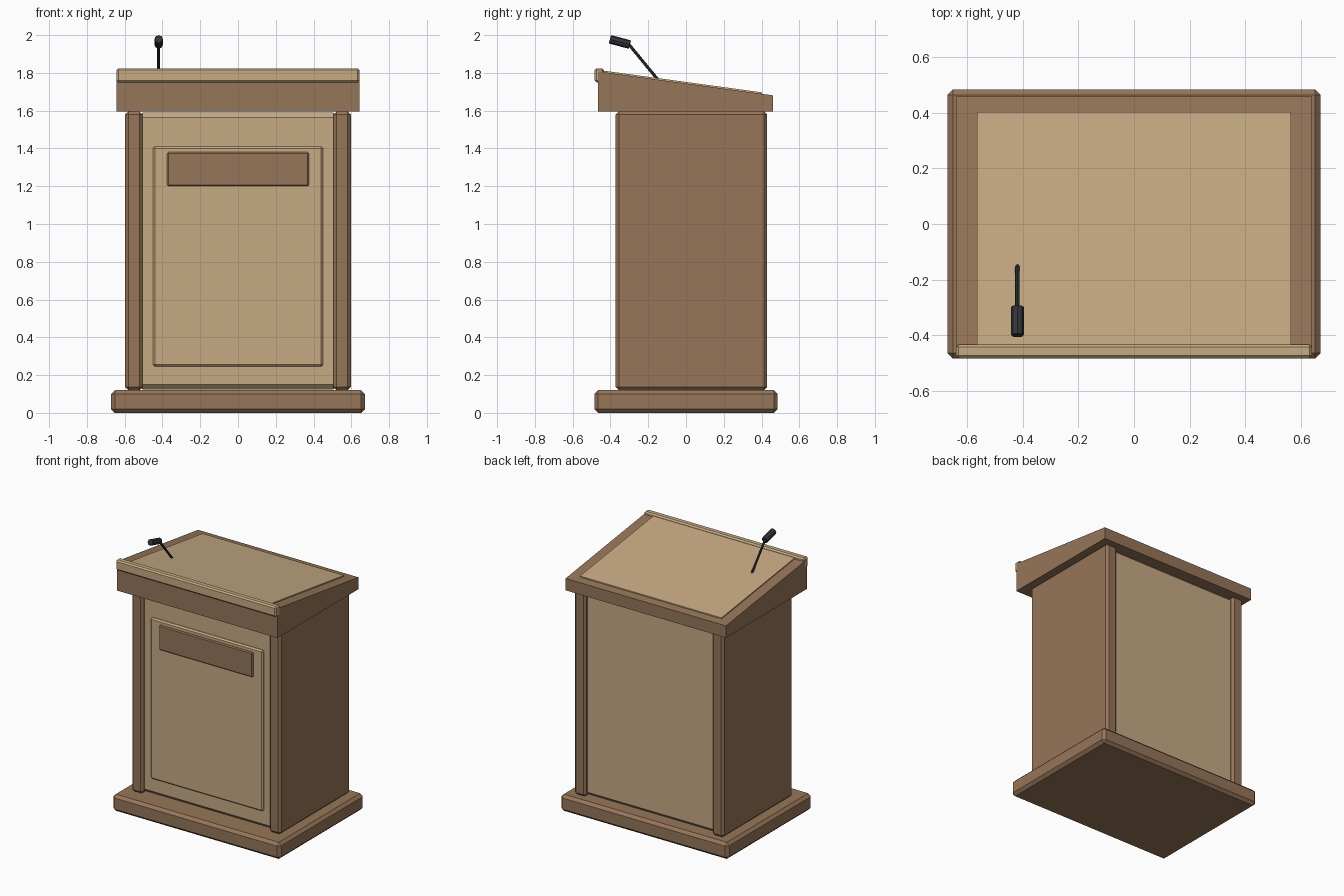
import bpy, math
from mathutils import Vector

cube = bpy.data.objects.get("Cube")
if cube:
    bpy.data.objects.remove(cube, do_unlink=True)


def material(name, rgb):
    m = bpy.data.materials.new(name)
    m.use_nodes = True
    m.diffuse_color = (*rgb, 1)
    m.node_tree.nodes["Principled BSDF"].inputs["Base Color"].default_value = (*rgb, 1)
    return m


dark_wood = material("dark wood", (0.305, 0.18, 0.10))
light_wood = material("light wood", (0.57, 0.405, 0.23))
black_metal = material("black metal", (0.035, 0.037, 0.04))


def prism(name, mat, x, profile, bevel=0.0):
    """Extrude a (y, z) profile between the two x values."""
    n = len(profile)
    verts = [(px, y, z) for px in x for y, z in profile]
    faces = [tuple(range(n))[::-1], tuple(range(n, 2 * n))]
    faces += [(i, (i + 1) % n, n + (i + 1) % n, n + i) for i in range(n)]
    mesh = bpy.data.meshes.new(name)
    mesh.from_pydata(verts, [], faces)
    mesh.materials.append(mat)
    ob = bpy.data.objects.new(name, mesh)
    bpy.context.collection.objects.link(ob)
    if bevel:
        mod = ob.modifiers.new("Bevel", "BEVEL")
        mod.width = bevel
        mod.segments = 1
    return ob


def box(name, mat, x, y, z, bevel=0.0):
    corners = [(y[0], z[0]), (y[1], z[0]), (y[1], z[1]), (y[0], z[1])]
    return prism(name, mat, x, corners, bevel)


def rod(name, mat, start, end, radius, sides, bevel=0.0):
    start, end = Vector(start), Vector(end)
    axis = end - start
    bpy.ops.mesh.primitive_cylinder_add(vertices=sides, radius=radius, depth=axis.length,
                                        location=(start + end) / 2,
                                        rotation=axis.to_track_quat("Z", "Y").to_euler())
    ob = bpy.context.object
    ob.name = name
    ob.data.materials.append(mat)
    if bevel:
        mod = ob.modifiers.new("Bevel", "BEVEL")
        mod.width = bevel
        mod.segments = 1
        mod.angle_limit = math.radians(60)
    return ob


# Plinth and cabinet
box("base", dark_wood, (-0.672, 0.672), (-0.485, 0.485), (0, 0.12), 0.02)
box("cabinet_body", light_wood, (-0.53, 0.53), (-0.345, 0.405), (0.125, 1.59), 0.025)
for side, s in (("left", 1), ("right", -1)):
    box(side + "_side_panel", dark_wood, sorted((s * 0.505, s * 0.597)),
        (-0.372, 0.43), (0.12, 1.595), 0.016)

# Raised front panel and blank plate
box("front_panel", light_wood, (-0.45, 0.45), (-0.36, -0.33), (0.245, 1.41), 0.01)
box("front_plate", dark_wood, (-0.375, 0.375), (-0.37, -0.34), (1.20, 1.38), 0.007)


# Sloping desk top
def slope(y):
    return 1.744 - 0.137 * y


front, back = -0.465, 0.46
prism("desk_top", dark_wood, (-0.642, 0.642),
      [(front, 1.595), (back, 1.595), (back, slope(back)), (front, slope(front))])
front, back = -0.45, 0.403
prism("reading_surface", light_wood, (-0.566, 0.566),
      [(front, slope(front) - 0.01), (back, slope(back) - 0.01),
       (back, slope(back) + 0.008), (front, slope(front) + 0.008)])
box("front_lip", light_wood, (-0.642, 0.642), (-0.484, -0.434), (1.75, 1.824), 0.01)

# Microphone
rod("microphone_stem", black_metal, (-0.42, -0.147, 1.762), (-0.42, -0.31, 1.96), 0.008, 8)
rod("microphone_head", black_metal, (-0.42, -0.297, 1.95), (-0.42, -0.403, 1.978), 0.023, 8, 0.003)
